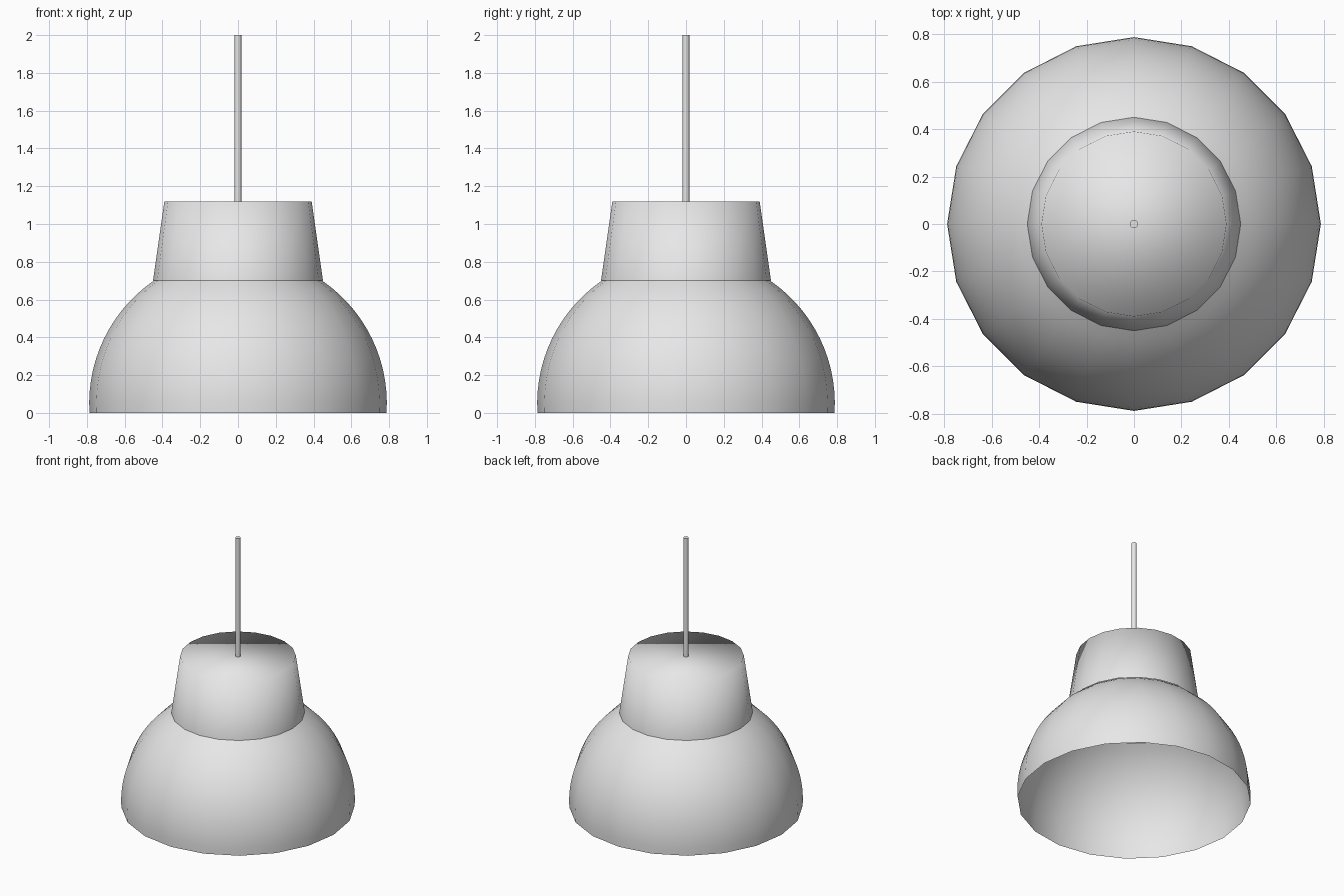
import bpy
import bmesh
from math import sin, cos, pi, asin, radians

cube = bpy.data.objects.get("Cube")
if cube:
    bpy.data.objects.remove(cube, do_unlink=True)

# One plain light grey for the whole lamp
grey = bpy.data.materials.new("light_grey")
grey.use_nodes = True
colour = (0.8, 0.8, 0.8, 1)
grey.diffuse_color = colour
grey.node_tree.nodes["Principled BSDF"].inputs["Base Color"].default_value = colour


def lathe(name, profile, sides, cap_top=False, cap_bottom=False):
    """Turn a bottom-to-top (radius, height) profile into a smooth shell."""
    bm = bmesh.new()
    rings = []
    for r, z in profile:
        angles = [2 * pi * i / sides for i in range(sides)]
        rings.append([bm.verts.new((r * cos(a), r * sin(a), z)) for a in angles])
    for low, high in zip(rings, rings[1:]):
        for i in range(sides):
            j = (i + 1) % sides
            bm.faces.new((low[i], low[j], high[j], high[i]))
    if cap_top:
        bm.faces.new(rings[-1])
    if cap_bottom:
        bm.faces.new(rings[0][::-1])
    for face in bm.faces:
        face.smooth = True
    mesh = bpy.data.meshes.new(name)
    bm.to_mesh(mesh)
    bm.free()
    mesh.materials.append(grey)
    obj = bpy.data.objects.new(name, mesh)
    bpy.context.collection.objects.link(obj)
    return obj


SIDES = 20
RADIUS, CENTRE = 0.788, 0.05
SEAM, CAP_TOP = 0.70, 1.12

# Shade: part of a sphere, open at the bottom and at the seam
start = asin(-CENTRE / RADIUS)
end = asin((SEAM - CENTRE) / RADIUS)
steps = 14
arc = [start + (end - start) * i / steps for i in range(steps + 1)]
lathe("shade", [(RADIUS * cos(a), CENTRE + RADIUS * sin(a)) for a in arc], SIDES)

# Tapered cap, hollow underneath
lathe("cap", [(0.45, SEAM), (0.39, CAP_TOP)], SIDES, cap_top=True)

# Hanging cord
cord = lathe("cord", [(0.018, CAP_TOP), (0.018, 2.0)], 12, True, True)
bpy.context.view_layer.objects.active = cord
cord.select_set(True)
bpy.ops.object.shade_smooth_by_angle(angle=radians(40))
